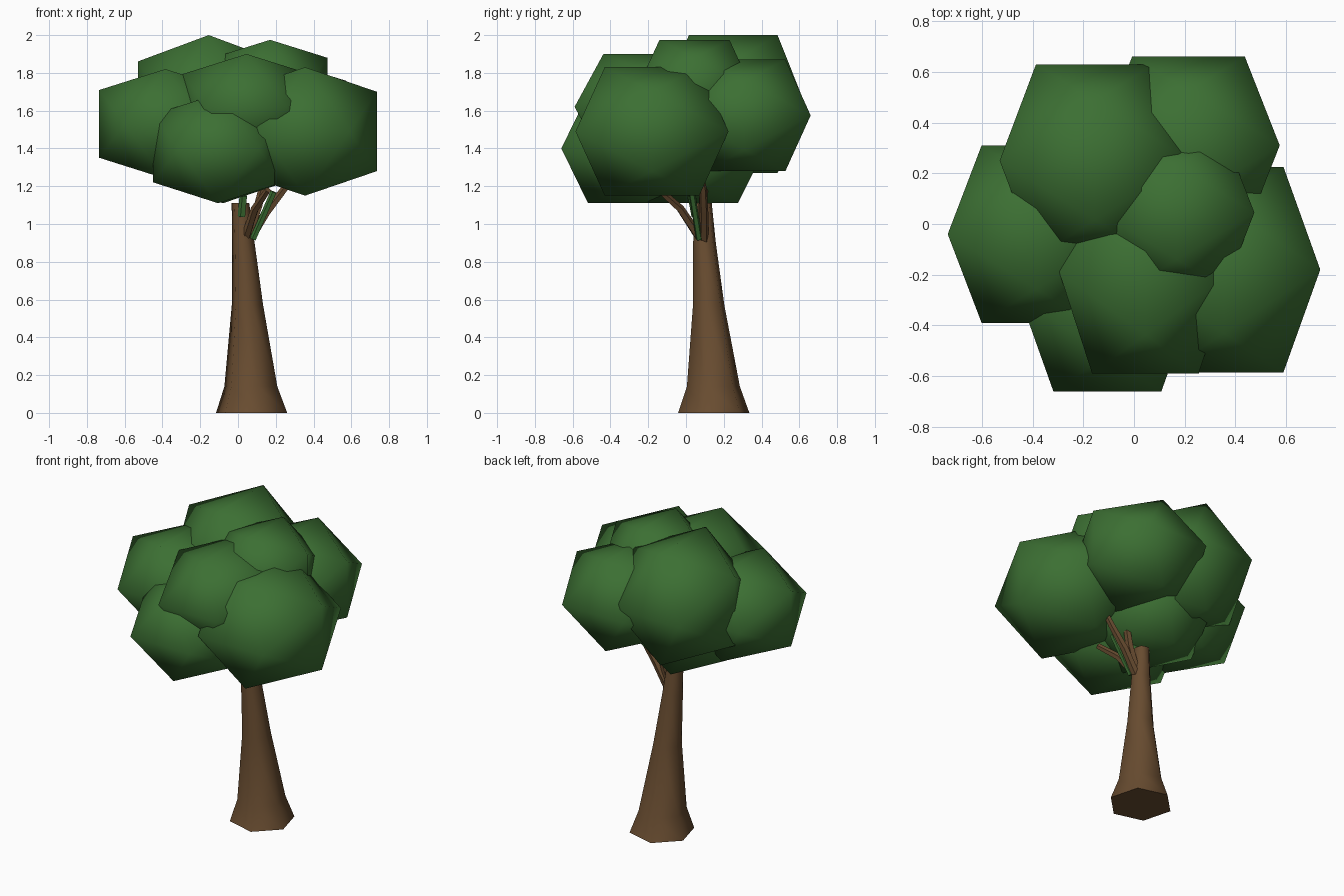
import bpy, bmesh, math
from mathutils import Vector

if "Cube" in bpy.data.objects:
    bpy.data.objects.remove(bpy.data.objects["Cube"])


def material(name, rgb):
    mat = bpy.data.materials.new(name)
    mat.use_nodes = True
    mat.diffuse_color = (*rgb, 1)
    mat.node_tree.nodes["Principled BSDF"].inputs["Base Color"].default_value = (*rgb, 1)
    return mat


leaf_green = material("leaf green", (0.045, 0.16, 0.033))
bark_brown = material("bark brown", (0.14, 0.073, 0.03))


def finish(name, bm, mat, angle):
    bmesh.ops.recalc_face_normals(bm, faces=bm.faces)
    mesh = bpy.data.meshes.new(name)
    bm.to_mesh(mesh)
    bm.free()
    mesh.materials.append(mat)
    obj = bpy.data.objects.new(name, mesh)
    bpy.context.collection.objects.link(obj)
    bpy.ops.object.select_all(action="DESELECT")
    bpy.context.view_layer.objects.active = obj
    obj.select_set(True)
    bpy.ops.object.shade_smooth_by_angle(angle=math.radians(angle))
    return obj


def leaf_clump(name, centre, half):
    """Icosahedron with paired edges along the axes, stretched to its half sizes."""
    bm = bmesh.new()
    short = (math.sqrt(5) - 1) / 2
    for a in (-1, 1):
        for b in (-short, short):
            for p in ((0, b, a), (b, a, 0), (a, 0, b)):
                bm.verts.new([c + h * v for c, h, v in zip(centre, half, p)])
    bmesh.ops.convex_hull(bm, input=bm.verts)
    finish(name, bm, leaf_green, 80)


def limb(name, rings, sides, mat, turn=0.0, level=False):
    """Tapered tube through (x, y, z, radius) rings, capped at both ends."""
    bm = bmesh.new()
    points = [Vector(r[:3]) for r in rings]
    loops = []
    for i, ring in enumerate(rings):
        axis = points[min(i + 1, len(points) - 1)] - points[max(i - 1, 0)]
        if level:
            axis = Vector((0, 0, 1))
        side = axis.cross(Vector((0, 1, 0))).normalized()
        up = side.cross(axis).normalized()
        loop = []
        for k in range(sides):
            t = turn + math.tau * k / sides
            loop.append(bm.verts.new(points[i] + ring[3] * (side * math.cos(t) + up * math.sin(t))))
        loops.append(loop)
    for low, high in zip(loops, loops[1:]):
        for k in range(sides):
            n = (k + 1) % sides
            bm.faces.new((low[k], low[n], high[n], high[k]))
    bm.faces.new(loops[0])
    bm.faces.new(loops[-1])
    finish(name, bm, mat, 65)


# Crown of overlapping leaf clumps
clumps = {
    "right_low": ((-0.385, -0.04, 1.53), (0.35, 0.35, 0.29)),
    "left_low": ((0.355, -0.18, 1.49), (0.38, 0.405, 0.34)),
    "front_low": ((-0.105, -0.29, 1.40), (0.345, 0.37, 0.29)),
    "front_high": ((0.045, -0.19, 1.62), (0.34, 0.40, 0.28)),
    "back_right": ((-0.155, 0.25, 1.635), (0.375, 0.38, 0.365)),
    "back_left": ((0.215, 0.31, 1.575), (0.36, 0.35, 0.295)),
    "top": ((0.17, 0.045, 1.725), (0.305, 0.30, 0.25)),
    "middle_low": ((-0.08, 0.04, 1.40), (0.33, 0.38, 0.29)),
}
for place, (centre, half) in clumps.items():
    leaf_clump("leaf_clump_" + place, centre, half)

# Six-sided leaning trunk with a flared foot
limb("trunk", [(0.072, 0.147, 0.0, 0.195), (0.068, 0.145, 0.14, 0.145),
               (0.05, 0.12, 0.57, 0.086), (0.028, 0.098, 0.9, 0.062),
               (0.013, 0.09, 1.11, 0.048)], 6, bark_brown, math.radians(15), True)

# Branches fanning towards the left and front
limb("branch_left", [(0.06, 0.095, 0.91, 0.025), (0.15, 0.095, 1.06, 0.024),
                     (0.25, 0.09, 1.19, 0.02), (0.3, 0.06, 1.32, 0.015)], 5, bark_brown)
limb("branch_front", [(0.04, 0.07, 0.93, 0.025), (0.09, -0.03, 1.08, 0.022),
                      (0.16, -0.14, 1.18, 0.018)], 5, bark_brown)
limb("branch_upper", [(0.06, 0.09, 0.95, 0.026), (0.11, 0.09, 1.1, 0.024),
                      (0.15, 0.1, 1.27, 0.02)], 5, bark_brown)

# Green shoots beside the branches
limb("shoot_front", [(0.02, 0.05, 1.04, 0.022), (0.03, 0.03, 1.15, 0.022)], 5, leaf_green)
limb("shoot_left", [(0.08, 0.07, 0.92, 0.018), (0.19, 0.03, 1.17, 0.018)], 5, leaf_green)
